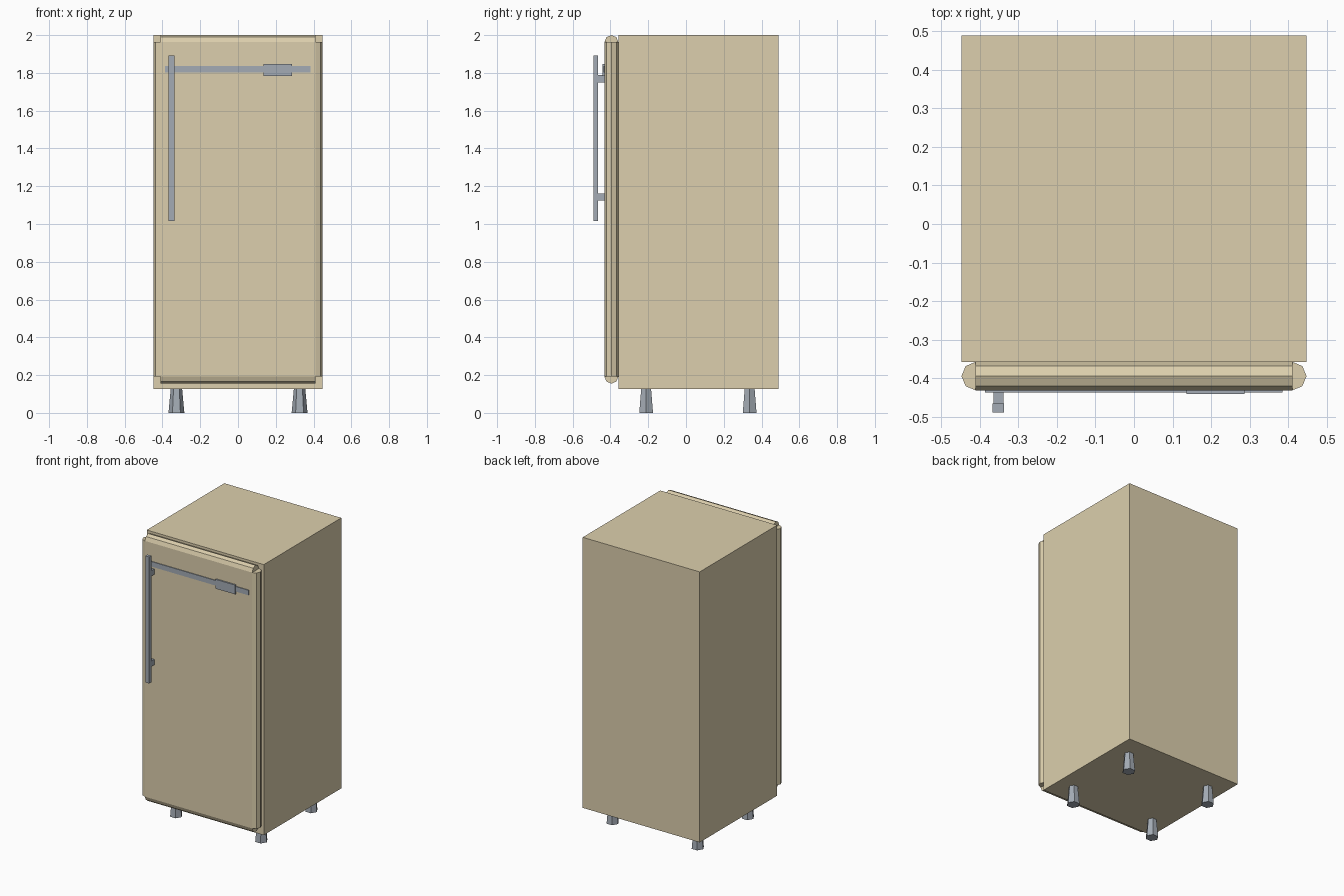
import bpy, bmesh, math
from mathutils import Matrix, Vector

if "Cube" in bpy.data.objects:
    bpy.data.objects.remove(bpy.data.objects["Cube"])


def material(name, rgb):
    m = bpy.data.materials.new(name)
    m.diffuse_color = (*rgb, 1.0)
    m.use_nodes = True
    m.node_tree.nodes["Principled BSDF"].inputs["Base Color"].default_value = m.diffuse_color
    return m


CREAM = material("cream enamel", (0.716, 0.624, 0.418))
STEEL = material("grey metal", (0.37, 0.41, 0.46))


def finish(bm, name, mat):
    bmesh.ops.recalc_face_normals(bm, faces=bm.faces)
    me = bpy.data.meshes.new(name)
    bm.to_mesh(me)
    bm.free()
    me.materials.append(mat)
    ob = bpy.data.objects.new(name, me)
    bpy.context.collection.objects.link(ob)
    return ob


def box(name, mat, x, y, z):
    """Box from (min, max) pairs."""
    bm = bmesh.new()
    bmesh.ops.create_cube(bm, size=1)
    for v in bm.verts:
        v.co = Vector([(a + b) / 2 + c * (b - a) for c, (a, b) in zip(v.co, (x, y, z))])
    return finish(bm, name, mat)


# Cabinet
box("cabinet", CREAM, (-0.448, 0.448), (-0.358, 0.49), (0.127, 2.0))

# Door panel with half-octagon rolls on its four edges
R, DY = 0.037, -0.395
DX, Z0, Z1 = 0.411, 0.192, 1.963
box("door_panel", CREAM, (-DX, DX), (DY - R, DY + R), (Z0, Z1))


def edge_roll(name, place, a, b):
    """Half octagon (out, y) swept from a to b; place maps (out, y, along) to xyz."""
    bm = bmesh.new()
    arc = [(R * math.cos(t), DY + R * math.sin(t))
           for t in (math.radians(-90 + 45 * i) for i in range(5))]
    face = bm.faces.new([bm.verts.new(place(o, y, a)) for o, y in arc])
    ext = bmesh.ops.extrude_face_region(bm, geom=[face])
    shift = Vector(place(0, 0, b)) - Vector(place(0, 0, a))
    bmesh.ops.translate(bm, vec=shift,
                        verts=[g for g in ext["geom"] if isinstance(g, bmesh.types.BMVert)])
    finish(bm, name, CREAM)


edge_roll("door_right_edge", lambda o, y, t: (DX + o, y, t), Z0, Z1)
edge_roll("door_left_edge", lambda o, y, t: (-DX - o, y, t), Z0, Z1)
edge_roll("door_top_edge", lambda o, y, t: (t, y, Z1 + o), -DX, DX)
edge_roll("door_bottom_edge", lambda o, y, t: (t, y, Z0 - o), -DX, DX)

# Handle bar on two mounts
box("handle_bar", STEEL, (-0.367, -0.337), (-0.49, -0.466), (1.017, 1.893))
for label, z in (("upper", 1.769), ("lower", 1.143)):
    box(label + "_handle_mount", STEEL, (-0.365, -0.339), (-0.47, -0.425), (z - 0.019, z + 0.019))

# Trim strip and badge plate
box("trim_strip", STEEL, (-0.387, 0.385), (-0.437, -0.428), (1.801, 1.836))
box("trim_plate", STEEL, (0.136, 0.287), (-0.442, -0.428), (1.783, 1.847))

# Four tapered six-sided feet
for side, x in (("left", -0.326), ("right", 0.326)):
    for end, y in (("front", -0.211), ("back", 0.337)):
        bm = bmesh.new()
        bmesh.ops.create_cone(bm, cap_ends=True, segments=6, radius1=0.042,
                              radius2=0.03, depth=0.13)
        # one corner of the hexagon points along x
        v = bm.verts[:][0].co
        turn = -math.atan2(v.y, v.x)
        bmesh.ops.transform(bm, verts=bm.verts,
                            matrix=Matrix.Translation((x, y, 0.065)) @ Matrix.Rotation(turn, 4, 'Z'))
        finish(bm, f"{end}_{side}_foot", STEEL)
